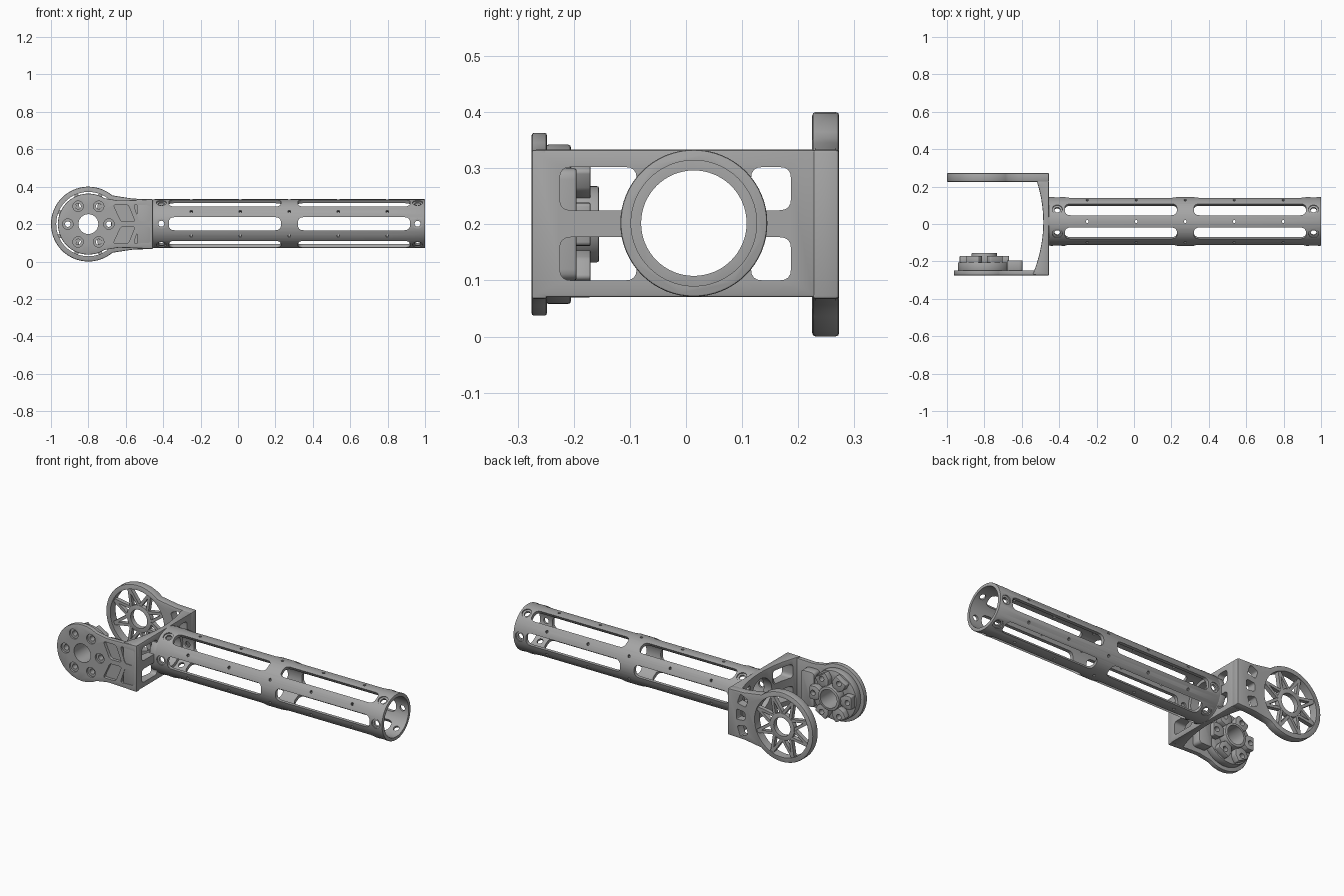
import bpy, bmesh
from math import sin, cos, radians, pi, hypot
from mathutils import Matrix, Vector

if "Cube" in bpy.data.objects:
    bpy.data.objects.remove(bpy.data.objects["Cube"])

grey = bpy.data.materials.new("machined_grey")
grey.use_nodes = True
grey.diffuse_color = (0.38, 0.38, 0.38, 1)
grey.node_tree.nodes["Principled BSDF"].inputs["Base Color"].default_value = (0.38, 0.38, 0.38, 1)

CX, CZ = -0.8, 0.2          # joint axis
TY, TZ = 0.014, 0.202       # tube axis
FRAMES = {"X": lambda u, v, w: (w, u, v),
          "Y": lambda u, v, w: (u, w, v),
          "Z": lambda u, v, w: (u, v, w)}


def circle(cu, cv, r, n=48):
    return [(cu + r * cos(2 * pi * i / n), cv + r * sin(2 * pi * i / n)) for i in range(n)]


def rounded(corners, r=0.02, n=5):
    """Polygon with softened corners."""
    out = []
    for i, c in enumerate(corners):
        c, a, b = Vector(c), Vector(corners[i - 1]), Vector(corners[(i + 1) % len(corners)])
        p, q = c + (a - c).normalized() * r, c + (b - c).normalized() * r
        for k in range(n):
            t = k / (n - 1)
            out.append(tuple(p * (1 - t) ** 2 + c * 2 * t * (1 - t) + q * t * t))
    return out


def rect(u0, u1, v0, v1, r=0.02):
    return rounded([(u0, v0), (u1, v0), (u1, v1), (u0, v1)], r)


def polar(r, deg):
    return CX + r * cos(radians(deg)), CZ + r * sin(radians(deg))


def build(name, prisms, bevel=0.0):
    """Each prism is (outline, start, end, axis[, matrix])."""
    bm = bmesh.new()
    for pts, w0, w1, axis, *mat in prisms:
        f = FRAMES[axis]
        lo, hi = ([bm.verts.new(f(u, v, w)) for u, v in pts] for w in (w0, w1))
        bm.faces.new(lo)
        bm.faces.new(hi[::-1])
        for i in range(len(pts)):
            bm.faces.new((lo[i - 1], lo[i], hi[i], hi[i - 1]))
        if mat:
            bmesh.ops.transform(bm, matrix=mat[0], verts=lo + hi)
    bmesh.ops.recalc_face_normals(bm, faces=bm.faces)
    me = bpy.data.meshes.new(name)
    bm.to_mesh(me)
    bm.free()
    me.materials.append(grey)
    ob = bpy.data.objects.new(name, me)
    bpy.context.collection.objects.link(ob)
    if bevel:
        m = ob.modifiers.new("bevel", "BEVEL")
        m.width, m.segments, m.limit_method, m.angle_limit = bevel, 2, "ANGLE", radians(40)
        apply(ob, m)
    return ob


def apply(ob, m):
    bpy.ops.object.select_all(action="DESELECT")
    bpy.context.view_layer.objects.active = ob
    ob.select_set(True)
    bpy.ops.object.modifier_apply(modifier=m.name)


def cut(ob, prisms):
    tool = build("cutter", prisms)
    tool.hide_render = True
    m = ob.modifiers.new("cut", "BOOLEAN")
    m.operation, m.solver, m.object = "DIFFERENCE", "EXACT", tool
    apply(ob, m)
    bpy.data.objects.remove(tool)


def arm_outline(r, a, neck):
    """Round head blending into the straight root of an arm."""
    arc = [polar(r, a + (360 - 2 * a) * i / 48) for i in range(49)]
    low = [(x, 2 * CZ - z) for x, z in neck]
    return arc + low + neck[::-1]


# Slotted tube
tube = build("slotted_tube", [(circle(TY, TZ, 0.131, 64), -0.45, 1.0, "X")], 0.004)
cut(tube, [(circle(TY, TZ, 0.112, 64), -0.6, 1.1, "X")])
slots, screws, sinks = [], [], []
for k in range(6):
    turn = Matrix.Translation((0, TY, TZ)) @ Matrix.Rotation(radians(30 + 60 * k), 4, "X")
    turn_b = Matrix.Translation((0, TY, TZ)) @ Matrix.Rotation(radians(60 * k), 4, "X")
    for x in (-0.37, 0.32):
        slots.append((rect(x, x + 0.6, -0.035, 0.035, 0.03), 0.08, 0.2, "Z", turn))
    for x in (-0.41, 0.96):
        screws.append((circle(x, 0, 0.016, 16), 0.08, 0.2, "Z", turn))
        sinks.append((circle(x, 0, 0.027, 20), 0.123, 0.2, "Z", turn))
    for i in range(5):
        screws.append((circle(-0.25 + 0.262 * i, 0, 0.008, 10), 0.08, 0.2, "Z", turn_b))
cut(tube, slots + screws)
cut(tube, sinks)

# Flange ring that seats the tube
flange = build("tube_flange", [(circle(TY, TZ, 0.13, 64), -0.485, -0.44, "X")], 0.003)
cut(flange, [(circle(TY, TZ, 0.094, 64), -0.6, -0.3, "X")])

# Cross plate, hollowed along its inner side
ys = [-0.272 + 0.502 * i / 20 for i in range(21)]
curve = [(-0.485 - 0.045 * ((y - 0.01) / 0.25) ** 2, y) for y in ys]
bridge = build("cross_plate", [([(-0.455, 0.23), (-0.455, -0.272)] + curve, 0.07, 0.333, "Z")], 0.005)
cut(bridge, [(circle(TY, TZ, 0.094, 64), -0.7, -0.3, "X")] +
    [(rect(y0, y1, z, z + 0.077), -0.7, -0.3, "X")
     for y0, y1 in ((-0.225, -0.088), (0.116, 0.187)) for z in (0.1, 0.225)])

# Front arm with pockets and screw holes
front = build("front_arm", [(arm_outline(0.163, 58, [(-0.64, 0.326), (-0.56, 0.328), (-0.455, 0.333)][::1]),
                             -0.275, -0.248, "Y")], 0.004)
pockets = []
for quad in ([(-0.667, 0.304), (-0.587, 0.304), (-0.55, 0.213), (-0.625, 0.213)],
             [(-0.558, 0.304), (-0.466, 0.3), (-0.47, 0.213), (-0.528, 0.213)]):
    for s in (1, -1):
        pockets.append((rounded([(x, CZ + s * (z - CZ)) for x, z in quad], 0.015), -0.3, -0.258, "Y"))
bolts = [polar(0.11, 60 * k) for k in range(6)]
cut(front, pockets + [(circle(*p, 0.028, 20), -0.3, -0.264, "Y") for p in bolts])
through = [(circle(*p, 0.015, 16), -0.35, -0.1, "Y") for p in bolts]
through.append((circle(CX, CZ, 0.053), -0.35, -0.1, "Y"))
cut(front, through)

# Joint hub on the inner side of the front arm
hub = build("hub_base", [(circle(CX, CZ, 0.142), -0.25, -0.205, "Y")], 0.005)
boss = build("hub_boss", [(circle(CX, CZ, 0.068), -0.21, -0.155, "Y")], 0.004)
lugs = []
for k in range(6):
    lug = [(0.06, -14), (0.1, -23), (0.137, -16), (0.137, 16), (0.1, 23), (0.06, 14)]
    lugs.append((rounded([polar(r, 60 * k + a) for r, a in lug], 0.006, 3), -0.21, -0.17, "Y"))
lug_ob = build("hub_lugs", lugs, 0.003)
for part in (hub, boss, lug_ob):
    cut(part, through)
build("hub_stop", [(rect(-0.68, -0.595, 0.1, 0.3, 0.02), -0.25, -0.195, "Y")], 0.004)

# Back arm with open round head
back = build("back_arm", [(arm_outline(0.2, 50, [(-0.62, 0.345), (-0.56, 0.336), (-0.455, 0.333)]),
                           0.225, 0.273, "Y")], 0.006)
windows = []
for a in (-19, 0, 19):
    windows.append((rounded([polar(r, a + d) for r, d in ((0.235, -6), (0.29, -6), (0.29, 6), (0.235, 6))],
                            0.012), 0.1, 0.4, "Y"))
cut(back, [(circle(CX, CZ, 0.172, 64), 0.1, 0.4, "Y")] + windows)

# Spoked wheel filling the head
ring = build("wheel_ring", [(circle(CX, CZ, 0.078), 0.24, 0.268, "Y")], 0.003)
cut(ring, [(circle(CX, CZ, 0.053), 0.1, 0.4, "Y")])


def bar(p, q, w=0.008):
    dx, dz = q[0] - p[0], q[1] - p[1]
    n = hypot(dx, dz)
    ox, oz = -dz / n * w, dx / n * w
    return [(p[0] + ox, p[1] + oz), (q[0] + ox, q[1] + oz), (q[0] - ox, q[1] - oz), (p[0] - ox, p[1] - oz)]


spokes = []
for k in range(8):
    for s in (-1, 1):
        spokes.append((bar(polar(0.07, 45 * k), polar(0.178, 45 * k + s * 22.5)), 0.242, 0.266, "Y"))
build("wheel_spokes", spokes)

# Smooth curved walls, keep crisp edges
bpy.ops.object.select_all(action="DESELECT")
for ob in bpy.context.scene.objects:
    if ob.type == "MESH" and grey.name in ob.data.materials:
        ob.select_set(True)
        bpy.context.view_layer.objects.active = ob
bpy.ops.object.shade_smooth_by_angle(angle=radians(30))
